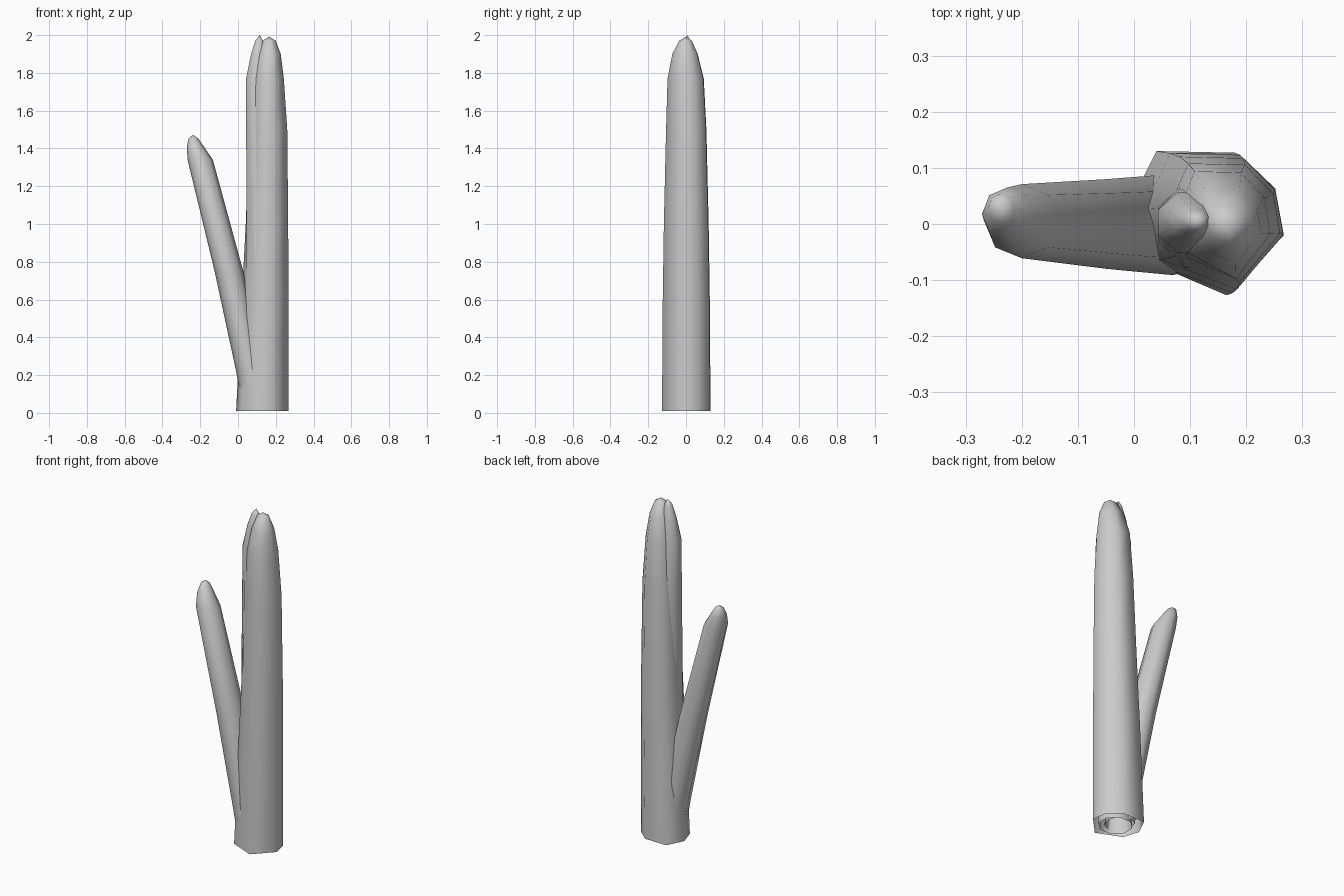
import bpy, bmesh, math

if "Cube" in bpy.data.objects:
    bpy.data.objects.remove(bpy.data.objects["Cube"])

def stalk(name, profile, rings, tip):
    """Loft a unit cross-section through (cx, cy, z, half_x, half_y) rings to a tip; open base."""
    bm = bmesh.new()
    loops = [[bm.verts.new((cx + px * rx, cy + py * ry, z)) for px, py in profile]
             for cx, cy, z, rx, ry in rings]
    n = len(profile)
    for a, b in zip(loops, loops[1:]):
        for i in range(n):
            j = (i + 1) % n
            bm.faces.new((a[i], a[j], b[j], b[i]))
    top = bm.verts.new(tip)
    for i in range(n):
        bm.faces.new((loops[-1][i], loops[-1][(i + 1) % n], top))
    bmesh.ops.recalc_face_normals(bm, faces=bm.faces)
    me = bpy.data.meshes.new(name)
    bm.to_mesh(me)
    bm.free()
    for p in me.polygons:
        p.use_smooth = True
    ob = bpy.data.objects.new(name, me)
    bpy.context.collection.objects.link(ob)
    return ob

def ngon(n, turn=0.0):
    return [(math.cos(turn + math.tau * i / n), math.sin(turn + math.tau * i / n)) for i in range(n)]

# Thick main stalk with an irregular seven-sided section
base = [(.267, -.02), (.25, .065), (.18, .127), (.04, .13), (-.01, .03), (.02, -.065), (.165, -.127)]
section = [((x - .128) / .138, y / .13) for x, y in base]
stalk("main_stalk", section, [
    (.128, 0, .01, .138, .13),
    (.143, 0, .6, .123, .126),
    (.153, 0, 1.0, .112, .12),
    (.160, 0, 1.5, .100, .108),
    (.160, -.003, 1.77, .082, .097),
    (.165, -.006, 1.90, .061, .068),
    (.165, -.003, 1.97, .035, .034)], (.165, 0, 1.992))

# Thin inner stalk that emerges on the left near the top
stalk("inner_stalk", ngon(8, math.pi / 8), [
    (.13, 0, .01, .095, .09),
    (.122, 0, 1.0, .084, .084),
    (.110, .003, 1.5, .072, .068),
    (.102, .003, 1.77, .064, .058),
    (.108, .004, 1.90, .042, .036),
    (.112, .005, 1.97, .022, .02)], (.115, .008, 2.0))

# Leaning side branch, rooted inside the main stalk
stalk("side_branch", ngon(8), [
    (.10, 0, .03, .078, .085),
    (.068, -.001, .22, .078, .09),
    (-.048, 0, .75, .076, .08),
    (-.200, .005, 1.34, .067, .066),
    (-.226, .018, 1.41, .045, .047),
    (-.236, .028, 1.455, .024, .027)], (-.238, .03, 1.472))
